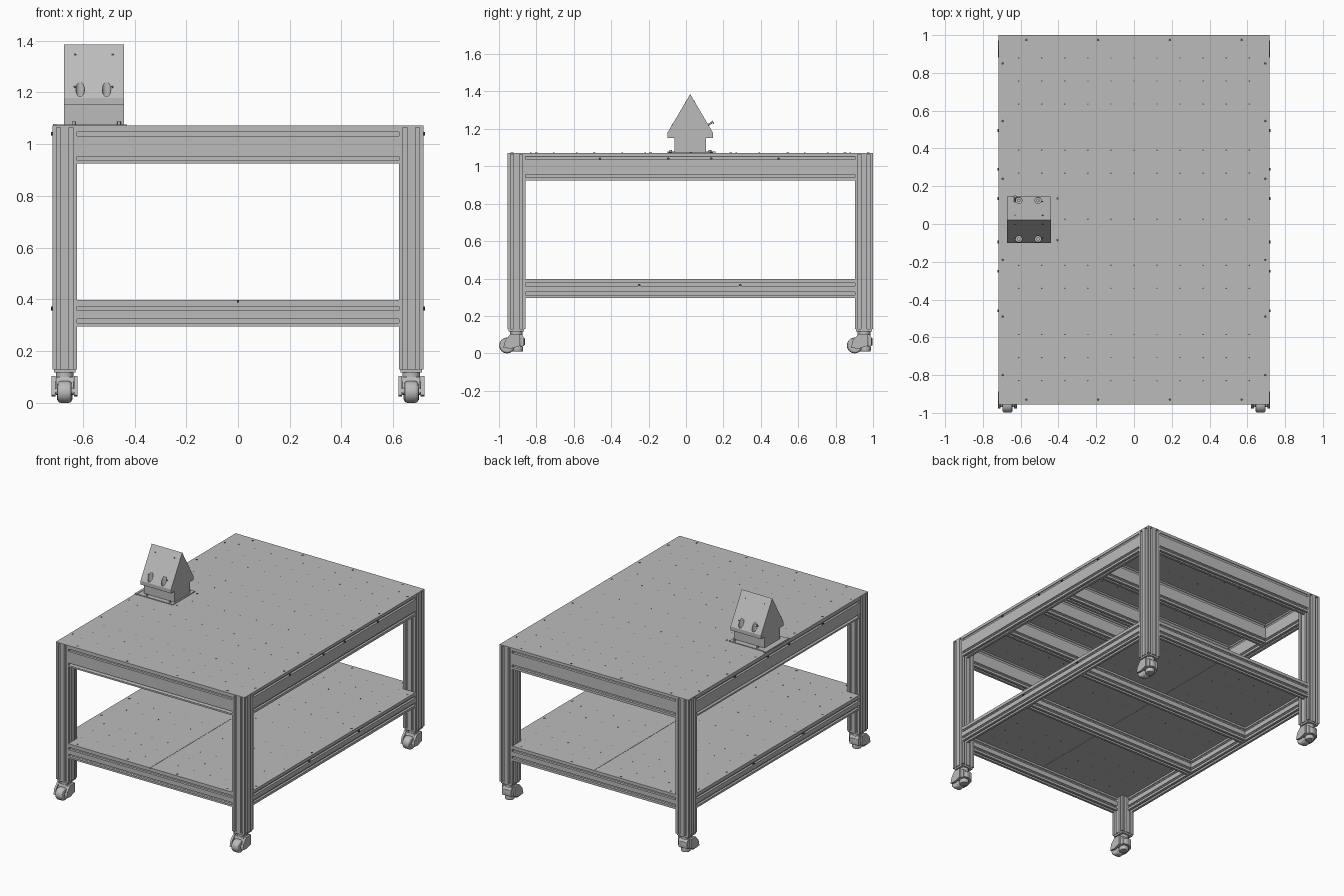
import bpy, bmesh
from math import pi
from mathutils import Vector

cube = bpy.data.objects.get("Cube")
if cube:
    bpy.data.objects.remove(cube, do_unlink=True)


def material(name, v):
    m = bpy.data.materials.new(name)
    m.use_nodes = True
    col = (v, v, v, 1)
    m.diffuse_color = col
    m.node_tree.nodes["Principled BSDF"].inputs["Base Color"].default_value = col
    return m


GREY = material("aluminium grey", 0.5)
DARK = material("dark hole grey", 0.08)


def finish(name, bm, mat):
    bmesh.ops.recalc_face_normals(bm, faces=bm.faces)
    mesh = bpy.data.meshes.new(name)
    bm.to_mesh(mesh)
    bm.free()
    mesh.materials.append(mat)
    ob = bpy.data.objects.new(name, mesh)
    bpy.context.collection.objects.link(ob)
    return ob


def prism(name, pts, axis, lo, hi, mat=GREY):
    """Extrude a 2D outline along an axis."""
    place = {"x": lambda p: (lo, p[0], p[1]),
             "y": lambda p: (p[0], lo, p[1]),
             "z": lambda p: (p[0], p[1], lo)}[axis]
    bm = bmesh.new()
    face = bm.faces.new([bm.verts.new(place(p)) for p in pts])
    out = bmesh.ops.extrude_face_region(bm, geom=[face])
    move = Vector([(hi - lo) * (axis == a) for a in "xyz"])
    bmesh.ops.translate(bm, vec=move, verts=[v for v in out["geom"] if isinstance(v, bmesh.types.BMVert)])
    return finish(name, bm, mat)


def box(name, x0, x1, y0, y1, z0, z1, mat=GREY):
    return prism(name, [(x0, y0), (x1, y0), (x1, y1), (x0, y1)], "z", z0, z1, mat)


def rods(name, spots, axis, length, r, sides=8, mat=GREY, bevel=0):
    """One object holding a cylinder at every centre in spots."""
    bm = bmesh.new()
    rot = Vector(axis).to_track_quat("Z", "Y").to_matrix().to_4x4()
    for s in spots:
        new = bmesh.ops.create_cone(bm, cap_ends=True, segments=sides, radius1=r, radius2=r, depth=length)
        bmesh.ops.transform(bm, matrix=rot, verts=new["verts"])
        bmesh.ops.translate(bm, vec=s, verts=new["verts"])
    ob = finish(name, bm, mat)
    if bevel:
        mod = ob.modifiers.new("round", "BEVEL")
        mod.width, mod.segments, mod.limit_method = bevel, 3, "ANGLE"
    if sides > 8:
        for p in ob.data.polygons:
            p.use_smooth = len(p.vertices) == 4
    return ob


# T-slot outline: (along, depth) around each slot centre
SLOT = [(-.008, 0), (-.008, .006), (-.013, .006), (-.008, .015),
        (.008, .015), (.013, .006), (.008, .006), (.008, 0)]


def section(u0, u1, v0, v1, us, vs):
    """Slotted rectangle; us and vs are slot distances along each side."""
    w, h = u1 - u0, v1 - v0
    sides = [((u0, v0), (1, 0), us), ((u1, v0), (0, 1), vs),
             ((u1, v1), (-1, 0), us), ((u0, v1), (0, -1), vs)]
    pts = []
    for start, d, slots in sides:
        pts.append(start)
        for s in slots:
            for a, b in SLOT:
                pts.append((start[0] + d[0] * (s + a) - d[1] * b,
                            start[1] + d[1] * (s + a) + d[0] * b))
    return pts


M = .048                       # profile module
X, Y0, Y1 = .718, -.955, 1.0   # frame limits
LX = X - M                     # leg centres
LEG_Y = (Y0 + M, Y1 - M)
TOP, PLATE = 1.072, .008
ONE, TWO, THREE = [M / 2], [M / 2, M * 1.5], [M / 2, M * 2.5]

# legs
for x in (-LX, LX):
    for y in LEG_Y:
        prism("leg", section(x - M, x + M, y - M, y + M, TWO, TWO), "z", .13, TOP - PLATE)


# rails and cross bars of both levels
def frame(label, z0, z1, slots, bars):
    for y0 in (Y0, Y1 - M):
        prism(label + "_end_rail", section(y0, y0 + M, z0, z1, ONE, slots), "x", -X + 2 * M, X - 2 * M)
    for x0 in (-X, X - M):
        prism(label + "_side_rail", section(x0, x0 + M, z0, z1, ONE, slots), "y", Y0 + 2 * M, Y1 - 2 * M)
    for y in bars:
        prism(label + "_cross_bar", section(y - M / 2, y + M / 2, z0, z1, ONE, slots), "x", -X + M, X - M)
    heads = [(s * X, y, z1 - M / 2) for s in (-1, 1) for y in bars]
    rods(label + "_rail_screws", heads, (1, 0, 0), .008, .007, mat=DARK)


TOP_BARS, LOW_BARS = (-.46, -.095, .135, .495), (-.25, .29)
SHELF = .397
frame("upper", .925, TOP - PLATE, THREE, TOP_BARS)
frame("lower", .296, SHELF - PLATE, TWO, LOW_BARS)

# table top, and a shelf in two sheets notched around the legs
box("table_top", -X, X, Y0, Y1, TOP - PLATE, TOP)
n = 2 * M
for s in (-1, 1):
    sheet = [(.001, Y0), (X - n, Y0), (X - n, Y0 + n), (X, Y0 + n),
             (X, Y1 - n), (X - n, Y1 - n), (X - n, Y1), (.001, Y1)]
    prism("shelf_sheet", [(s * x, y) for x, y in sheet], "z", SHELF - PLATE, SHELF)

# drilled hole pattern on both sheets
STEP = .122
rows = [.025 + STEP * j for j in (-7, -6, -5, -3, -2, 0, 2, 3, 5, 6, 7)]
grid = [(STEP * i, y) for i in range(-5, 6) for y in rows]
edge = [(s * .695, y) for s in (-1, 1) for y in (-.8, -.49, -.19, .24, .545, .85)]
edge += [(x, y) for x in (-.57, -.19, .19, .57) for y in (-.93, .975)]
for label, z in (("table", TOP), ("shelf", SHELF)):
    rods(label + "_holes", [(x, y, z - PLATE / 2) for x, y in grid], (0, 0, 1), PLATE + .001, .004, mat=DARK)
    rods(label + "_edge_screws", [(x, y, z) for x, y in edge], (0, 0, 1), .002, .007, mat=DARK)

# casters: mount, swivel, housing, foot, fork and wheel
for x in (-LX, LX):
    for y in LEG_Y:
        box("caster_mount", x - .042, x + .042, y - .042, y + .042, .118, .13)
        rods("caster_swivel", [(x, y, .108)], (0, 0, 1), .025, .034, 24)
        prism("caster_housing", [(y - .052, .045), (y - .035, .1), (y + .03, .1),
                                 (y + .04, .085), (y + .04, .04), (y - .01, .03)], "x", x - .034, x + .034)
        rods("caster_collar", [(x, y + .006, .062)], (0, 0, 1), .04, .04, 24, bevel=.005)
        rods("caster_foot", [(x, y + .006, .024)], (0, 0, 1), .03, .03, 24, bevel=.006)
        for s in (-1, 1):
            prism("caster_fork", [(y - .07, .03), (y - .06, .07), (y - .03, .104), (y + .02, .104),
                                  (y + .02, .04), (y - .03, .025)], "x", x + s * .036, x + s * .05)
        rods("caster_wheel", [(x, y - .05, .042)], (1, 0, 0), .054, .042, 32, bevel=.012)
        rods("caster_axle", [(x, y - .05, .045)], (1, 0, 0), .094, .012, 12)

# gabled holder standing on the table
C, HX0, HX1 = .0225, -.672, -.44
half = [(.085, TOP), (.085, 1.152), (.1225, 1.152), (.1225, 1.178)]
outline = [(C + a, z) for a, z in half] + [(C, 1.386)] + [(C - a, z) for a, z in reversed(half)]
holder = prism("gabled_holder", outline, "x", HX0, HX1)
wells = [(x, C + s * .1025) for x in (-.61, -.508) for s in (-1, 1)]
cutter = rods("well_cutter", [(x, y, 1.265) for x, y in wells], (0, 0, 1), .2, .0165, 24)
cutter.hide_render = True
cutter.hide_set(True)
cut = holder.modifiers.new("wells", "BOOLEAN")
cut.operation, cut.solver, cut.object = "DIFFERENCE", "EXACT", cutter
rods("well_screws", [(x, y, 1.168) for x, y in wells], (0, 0, 1), .012, .009, 12)

# small holes in the sloping faces and one protruding pin
for s in (-1, 1):
    normal = Vector((0, s * .208, .1225)).normalized()
    spots = [(x, C + s * .1225 * (1.386 - z) / .208, z) for x in (-.63, -.485) for z in (1.222, 1.346)]
    rods("slope_holes", spots, normal, .002, .005, mat=DARK)
    if s > 0:
        rods("slope_pin", [Vector(spots[0]) + normal * .015], normal, .03, .005, 12)
        rods("pin_head", [Vector(spots[0]) + normal * .028], normal, .006, .009, 12)

# holder base plate, side strip and fixing bolts
box("holder_base", -.7, -.43, -.095, .145, TOP, TOP + .005)
box("holder_side_strip", -.716, -.7, -.1, .158, TOP, TOP + .007)
rods("base_bolts", [(x, y, TOP + .008) for x in (-.635, -.46) for y in (-.082, .128)], (0, 0, 1), .014, .007, 12)
rods("spare_holes", [(-.405, y, TOP) for y in (-.085, .135)], (0, 0, 1), .002, .007, mat=DARK)
